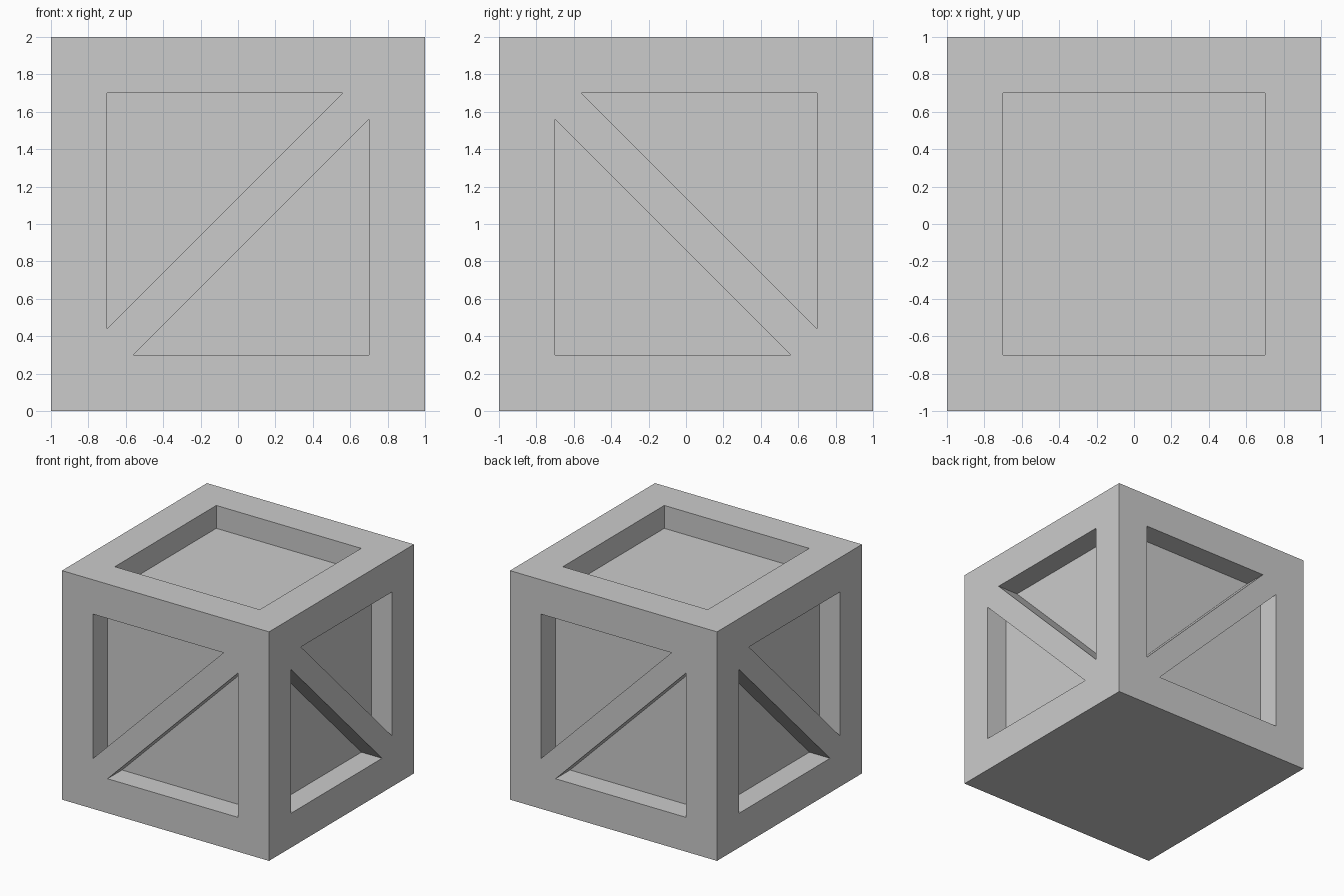
import bpy, bmesh
from math import pi
from mathutils import Matrix, Vector

if "Cube" in bpy.data.objects:
    bpy.data.objects.remove(bpy.data.objects["Cube"])

HALF, INNER, DEPTH, GAP = 1.0, 0.7, 0.2, 0.14
CENTRE = Matrix.Translation((0, 0, HALF))


def add_prism(bm, outline, matrix):
    """Prism cutting into the front face (-y), then placed by matrix."""
    base = bm.faces.new([bm.verts.new((x, -HALF + DEPTH, z)) for x, z in outline])
    top = bmesh.ops.extrude_face_region(bm, geom=[base])["geom"]
    new = [v for v in top if isinstance(v, bmesh.types.BMVert)]
    bmesh.ops.translate(bm, verts=new, vec=(0, -DEPTH - 0.2, 0))
    bmesh.ops.transform(bm, matrix=matrix, verts=list(set(new) | set(base.verts)))


def finish(bm, name):
    bmesh.ops.recalc_face_normals(bm, faces=bm.faces)
    mesh = bpy.data.meshes.new(name)
    bm.to_mesh(mesh)
    bm.free()
    obj = bpy.data.objects.new(name, mesh)
    bpy.context.collection.objects.link(obj)
    return obj


# Solid crate body
bm = bmesh.new()
bmesh.ops.create_cube(bm, size=2 * HALF, matrix=CENTRE)
crate = finish(bm, "crate")

# Triangular recesses either side of each diagonal brace
bm = bmesh.new()
a, b = INNER, INNER - GAP
for i in range(4):
    flip = -1 if i % 2 else 1
    for s in (1, -1):
        tri = [(-a * s * flip, a * s), (b * s * flip, a * s), (-a * s * flip, -b * s)]
        add_prism(bm, tri, CENTRE @ Matrix.Rotation(i * pi / 2, 4, 'Z'))

# Square recess in the lid; the underside stays flat
square = [(-a, -a), (a, -a), (a, a), (-a, a)]
add_prism(bm, square, CENTRE @ Matrix.Rotation(-pi / 2, 4, 'X'))
cutter = finish(bm, "recess_cutter")
cutter.hide_render = True

# Cut the recesses and discard the cutter
mod = crate.modifiers.new("recesses", 'BOOLEAN')
mod.operation = 'DIFFERENCE'
mod.solver = 'EXACT'
mod.object = cutter
bpy.context.view_layer.objects.active = crate
crate.select_set(True)
bpy.ops.object.modifier_apply(modifier=mod.name)
bpy.data.objects.remove(cutter)
